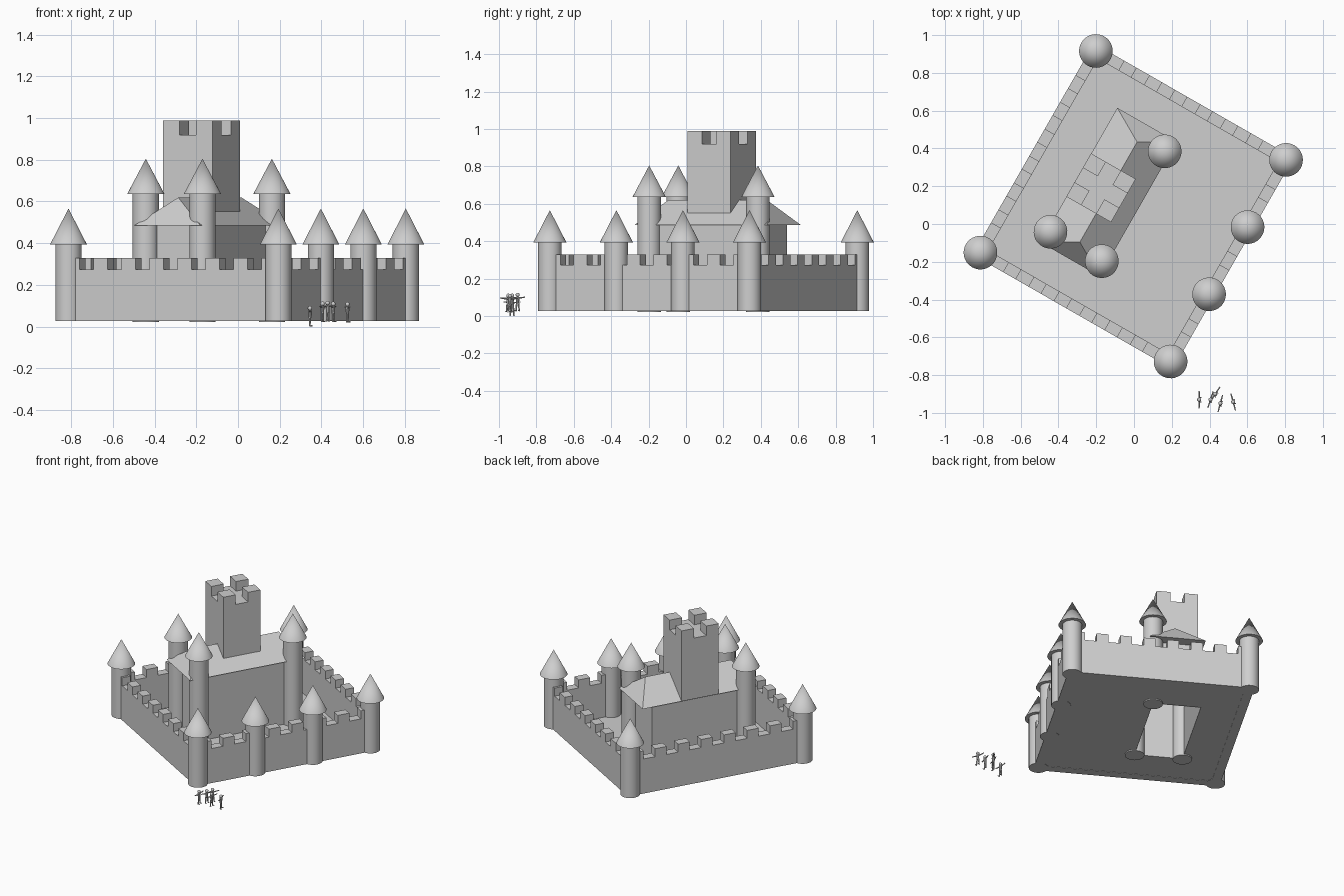
import bpy, bmesh, math
from mathutils import Matrix, Vector

if "Cube" in bpy.data.objects:
    bpy.data.objects.remove(bpy.data.objects["Cube"])

# One stone grey for the whole model
stone = bpy.data.materials.new("stone grey")
stone.diffuse_color = (0.62, 0.62, 0.62, 1)
stone.use_nodes = True
stone.node_tree.nodes["Principled BSDF"].inputs["Base Color"].default_value = stone.diffuse_color

# Castle frame: local u, v axes turned about z
CASTLE = Matrix.Translation((-0.004, 0.094, 0)) @ Matrix.Rotation(math.radians(-29.8), 4, 'Z')
HU, HV = 0.58, 0.615          # half size between corner towers
BASE, WALK, TOP = 0.027, 0.273, 0.33


def finish(name, bm, matrix=CASTLE, smooth=False, normals=True):
    if normals:
        bmesh.ops.recalc_face_normals(bm, faces=bm.faces)
    bm.transform(matrix)
    me = bpy.data.meshes.new(name)
    bm.to_mesh(me)
    bm.free()
    me.materials.append(stone)
    ob = bpy.data.objects.new(name, me)
    bpy.context.collection.objects.link(ob)
    if smooth:
        bpy.ops.object.select_all(action='DESELECT')
        ob.select_set(True)
        bpy.context.view_layer.objects.active = ob
        bpy.ops.object.shade_smooth_by_angle(angle=math.radians(35))
    return ob


def add_box(bm, u0, u1, v0, v1, z0, z1):
    m = Matrix.Translation(((u0 + u1) / 2, (v0 + v1) / 2, (z0 + z1) / 2)) @ \
        Matrix.Diagonal((u1 - u0, v1 - v0, z1 - z0, 1))
    return bmesh.ops.create_cube(bm, size=1, matrix=m)


def add_rod(bm, a, b, r0, r1, seg):
    a, b = Vector(a), Vector(b)
    d = b - a
    m = Matrix.Translation((a + b) / 2) @ d.to_track_quat('Z', 'Y').to_matrix().to_4x4()
    bmesh.ops.create_cone(bm, cap_ends=True, segments=seg, radius1=r0, radius2=r1,
                          depth=d.length, matrix=m)


# Round towers with cone roofs
def tower(name, u, v, z0, eave, tip):
    bm = bmesh.new()
    add_rod(bm, (u, v, z0), (u, v, eave), 0.063, 0.063, 32)
    finish(name, bm, smooth=True)
    bm = bmesh.new()
    add_rod(bm, (u, v, eave), (u, v, tip), 0.089, 0.0, 32)
    finish(name + "_roof", bm, smooth=True)


for u, v in [(-HU, -HV), (HU, -HV), (HU, HV), (-HU, HV), (HU, -0.205), (HU, 0.205)]:
    tower("wall_tower", u, v, BASE, 0.393, 0.566)
for u, v in [(0, 0.335), (0, -0.335), (-0.313, -0.335)]:
    tower("hall_tower", u, v, 0.021, 0.637, 0.805)


# Curtain walls: a battlement profile pushed out to the wall thickness
def wall(name, half, offset, turn, cells=15, thick=0.06):
    pts = [(-half, BASE)]
    for i in range(cells):
        z = TOP if i % 2 == 0 else WALK
        for k in (i, i + 1):
            pts.append((-half + 2 * half * k / cells, z))
    pts.append((half, BASE))
    bm = bmesh.new()
    face = bm.faces.new([bm.verts.new((x, -thick / 2, z)) for x, z in pts])
    ext = bmesh.ops.extrude_face_region(bm, geom=[face])
    bmesh.ops.translate(bm, vec=(0, thick, 0),
                        verts=[g for g in ext["geom"] if isinstance(g, bmesh.types.BMVert)])
    m = CASTLE @ Matrix.Rotation(math.radians(turn), 4, 'Z') @ Matrix.Translation((0, -offset, 0))
    finish(name, bm, m)


wall("front_wall", HU, HV, 0)
wall("right_wall", HV, HU, 90)
wall("back_wall", HU, HV, 180)
wall("left_wall", HV, HU, 270)

# Courtyard floor, open beneath the hall
U0, U1, HALL_V = -0.313, 0.0, 0.335
bm = bmesh.new()
outer = [(-HU, -HV), (HU, -HV), (HU, HV), (-HU, HV)]
inner = [(U0, -HALL_V), (U1, -HALL_V), (U1, HALL_V), (U0, HALL_V)]
vo = [bm.verts.new((u, v, BASE + 0.002)) for u, v in outer]
vi = [bm.verts.new((u, v, BASE + 0.002)) for u, v in inner]
for i in range(4):
    j = (i + 1) % 4
    bm.faces.new((vo[i], vo[j], vi[j], vi[i]))
finish("courtyard", bm)

# Hall walls, open top and bottom
bm = bmesh.new()
add_box(bm, U0, U1, -HALL_V, HALL_V, BASE, 0.49)
bmesh.ops.delete(bm, geom=[f for f in bm.faces if abs(f.normal.z) > 0.9], context='FACES_ONLY')
finish("hall_walls", bm, normals=False)

# Hipped hall roof
bm = bmesh.new()
E0, E1, EV, EZ = -0.332, 0.03, 0.41, 0.486
e = [bm.verts.new((u, v, EZ)) for u, v in [(E0, -EV), (E1, -EV), (E1, EV), (E0, EV)]]
r = [bm.verts.new((-0.151, v, 0.619)) for v in (-0.305, 0.305)]
for f in [(e[0], e[1], r[0]), (e[1], e[2], r[1], r[0]), (e[2], e[3], r[1]),
          (e[3], e[0], r[0], r[1]), (e[3], e[2], e[1], e[0])]:
    bm.faces.new(f)
finish("hall_roof", bm)

# Square keep tower with four corner merlons
bm = bmesh.new()
K0, K1, KV = -0.333, -0.06, 0.132
add_box(bm, K0, K1, -KV, KV, 0.487, 0.92)
finish("keep_tower", bm)
bm = bmesh.new()
ku, kv = (K1 - K0) / 3, 2 * KV / 3
for u in (K0, K1 - ku):
    for v in (-KV, KV - kv):
        add_box(bm, u, u + ku, v, v + kv, 0.92, 0.988)
finish("keep_merlons", bm)


# Small standing figures with outstretched arms
def figure(x, y, z, heading):
    bm = bmesh.new()
    for s in (-1, 1):
        add_rod(bm, (s * 0.010, 0, 0), (s * 0.006, 0, 0.042), 0.0035, 0.005, 8)   # leg
        add_rod(bm, (s * 0.010, 0.003, 0), (s * 0.012, -0.012, 0.001), 0.003, 0.003, 6)  # foot
        add_rod(bm, (s * 0.008, 0, 0.068), (s * 0.046, 0, 0.073), 0.004, 0.003, 8)  # arm
    add_rod(bm, (0, 0, 0.038), (0, 0, 0.074), 0.008, 0.010, 10)
    bmesh.ops.create_uvsphere(bm, u_segments=12, v_segments=8, radius=0.011,
                              matrix=Matrix.Translation((0, 0, 0.085)))
    m = Matrix.Translation((x, y, z)) @ Matrix.Rotation(math.radians(heading), 4, 'Z')
    finish("figure", bm, m, smooth=True)


for f in [(0.345, -0.93, 0.003, 90), (0.405, -0.93, 0.024, 72), (0.43, -0.90, 0.028, 56),
          (0.457, -0.95, 0.024, 75), (0.525, -0.942, 0.022, 105)]:
    figure(*f)
